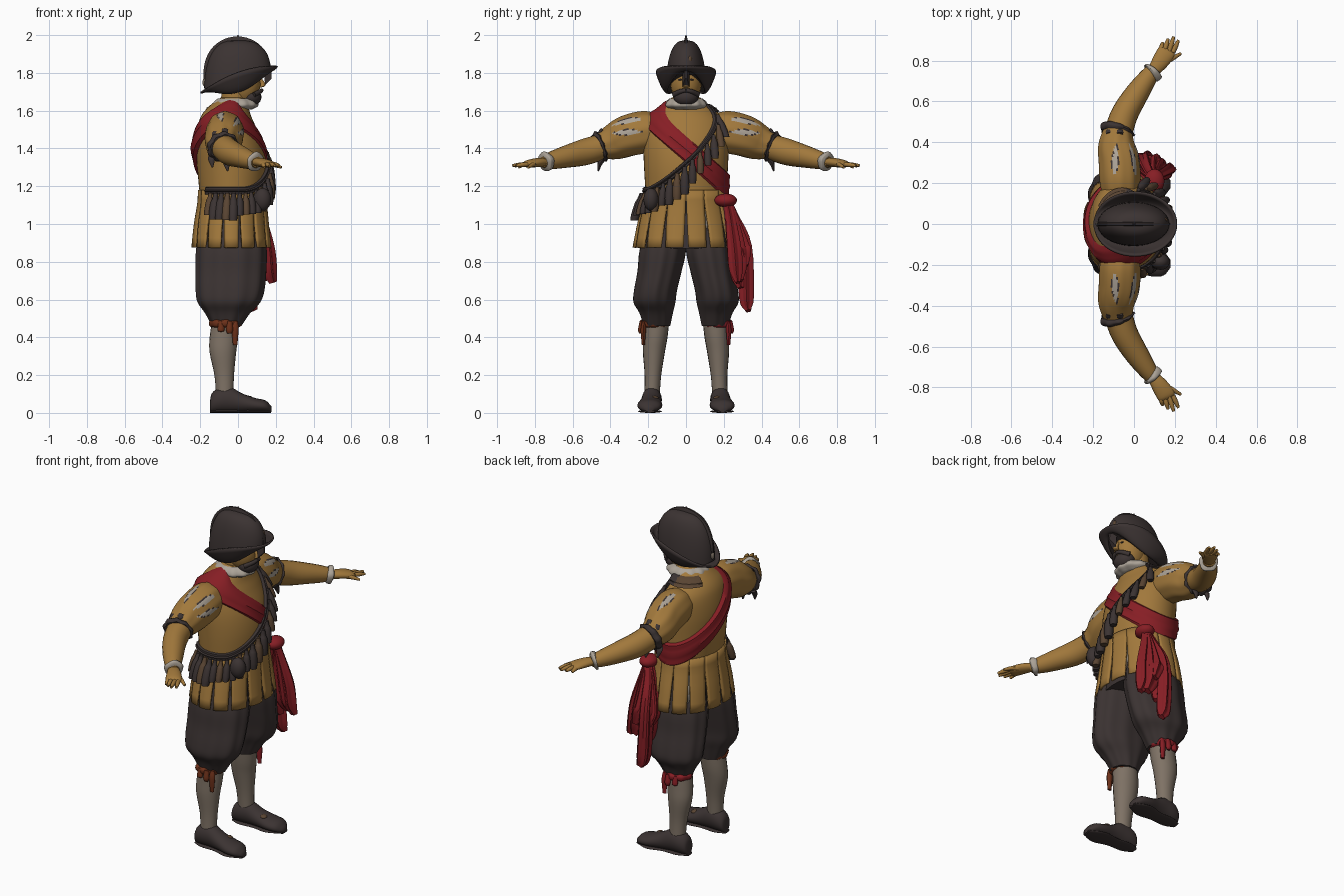
import bpy, bmesh, random
from math import sin, cos, pi, radians, degrees, atan2
from mathutils import Vector

random.seed(4)
if "Cube" in bpy.data.objects:
    bpy.data.objects.remove(bpy.data.objects["Cube"])

parts = []
X, Z = Vector((1, 0, 0)), Vector((0, 0, 1))


def material(name, *rgb):
    m = bpy.data.materials.new(name)
    m.use_nodes = True
    m.diffuse_color = (*rgb, 1)
    m.node_tree.nodes["Principled BSDF"].inputs["Base Color"].default_value = (*rgb, 1)
    return m


OCHRE = material("ochre cloth and skin", .36, .19, .045)
DARK = material("dark brown", .044, .033, .032)
RED = material("red cloth", .24, .013, .018)
STOCKING = material("grey stocking", .21, .168, .13)
LINEN = material("pale linen", .41, .365, .31)
RUST = material("rust ribbon", .15, .03, .01)
LEATHER = material("brown leather", .10, .058, .032)


def grid(name, rows, mats, closed=True, cap=True, paint=None, thick=0):
    """Skin rows of points into one surface."""
    bm = bmesh.new()
    vs = [[bm.verts.new(p) for p in row] for row in rows]
    n = len(rows[0])
    for a, b in zip(vs, vs[1:]):
        for j in range(n if closed else n - 1):
            k = (j + 1) % n
            bm.faces.new((a[j], a[k], b[k], b[j]))
    if closed and cap:
        bm.faces.new(vs[0])
        bm.faces.new(vs[-1])
    bmesh.ops.recalc_face_normals(bm, faces=bm.faces)
    if paint:
        for f in bm.faces:
            f.material_index = paint(f.calc_center_median())
    me = bpy.data.meshes.new(name)
    bm.to_mesh(me)
    bm.free()
    for m in mats:
        me.materials.append(m)
    ob = bpy.data.objects.new(name, me)
    bpy.context.collection.objects.link(ob)
    if thick:
        mod = ob.modifiers.new("thickness", "SOLIDIFY")
        mod.thickness, mod.offset = thick, 0
    parts.append(ob)


def spline(rows, n=4):
    """Smooth a short list of rows with a Catmull-Rom curve."""
    r = [Vector(q) for q in rows]
    r = [2 * r[0] - r[1]] + r + [2 * r[-1] - r[-2]]
    out = []
    for a, b, c, d in zip(r, r[1:], r[2:], r[3:]):
        for i in range(n):
            t = i / n
            out.append(b + (c - a) * t / 2 + (2 * a - 5 * b + 4 * c - d) * t * t / 2
                       + (3 * b - a - 3 * c + d) * t ** 3 / 2)
    return out + [r[-2]]


def tube(name, rows, mat, ref=X, axis=None, seg=20, folds=0, depth=0, n=4, paint=None, extra=()):
    """Rows are x, y, z, radius along ref, radius across it."""
    rows = spline(rows, n)
    out = []
    for i, q in enumerate(rows):
        c = Vector(q[:3])
        t = axis or (Vector(rows[min(i + 1, len(rows) - 1)][:3]) - Vector(rows[max(i - 1, 0)][:3])).normalized()
        u = (ref - t * ref.dot(t)).normalized()
        v = t.cross(u)
        ring = []
        for j in range(seg):
            a = 2 * pi * j / seg
            k = 1 + depth * cos(folds * a)
            ring.append(c + u * (q[3] * k * cos(a)) + v * (q[4] * k * sin(a)))
        out.append(ring)
    grid(name, out, [mat, *extra], paint=paint)


def ball(name, c, r, mat):
    rows = [(c[0], c[1], c[2] + r[2] * sin(p), r[0] * cos(p), r[1] * cos(p))
            for p in [radians(-88 + 16 * i) for i in range(12)]]
    tube(name, rows, mat, axis=Z, n=1)


# Torso profile: centre x, height, depth and width
body = [(-.035, 0, .87, .2, .268), (-.035, 0, 1.0, .188, .245), (-.03, 0, 1.15, .172, .213),
        (-.033, 0, 1.3, .183, .222), (-.045, 0, 1.42, .178, .225), (-.06, 0, 1.52, .152, .215),
        (-.062, 0, 1.58, .128, .18), (-.045, 0, 1.63, .1, .12), (-.02, 0, 1.67, .07, .075)]
dense = spline(body, 6)


def on_body(a, z, off=0):
    """Point on the torso at an angle from the front and a height."""
    for p, q in zip(dense, dense[1:]):
        if z <= q[2]:
            break
    w = p.lerp(q, min(1, max(0, (z - p[2]) / (q[2] - p[2]))))
    return Vector((w[0] + (w[3] + off) * cos(a), (w[4] + off) * sin(a), z))


tube("jerkin", body[2:], OCHRE, axis=Z, seg=48, n=6)
tube("trouser_waist", [(q[0], 0, q[2], q[3] - .022, q[4] - .022) for q in body[:3]], DARK, axis=Z, seg=32)
# Skirt of the jerkin, cut into tabs, with linen in some of the gaps
step = 2 * pi / 14
for i in range(14):
    rows = []
    for k in range(7):
        s = k / 6
        half = step / 2 * (1.02 - .24 * s)
        rows.append([on_body(step * (i + .5) + half * (j / 3 - 1), 1.18 - .305 * s,
                             .004 + .006 * s * cos(pi / 2 * (j / 3 - 1))) for j in range(7)])
    grid("skirt_tab", rows, [OCHRE], closed=False, thick=.012)
for i in (1, 5, 8):
    grid("shirt_tail", [[on_body(step * i + d, z, -.008) for d in (-.08, 0, .08)] for z in (.93, 1.0, 1.08)],
         [LINEN], closed=False, thick=.005)


def band(name, height, half, off, mats, start=-180, end=180, paint=None):
    """Belt round the torso between two angles."""
    rows = []
    for j in range(9):
        s = j / 4 - 1
        row = []
        for i in range(73):
            a = radians(start + (end - start) * i / 72)
            lift = off(a) * (1 - s ** 4) + .004 * cos(9 * s) - .003
            row.append(on_body(a, height(a) + half * s, lift))
        rows.append(row)
    grid(name, rows, mats, closed=False, paint=paint)


def strap(a):
    t = min(1, max(0, (degrees(a) + 70) / 130))
    return 1.175 + .44 * t ** 1.8


band("red_sash", lambda a: 1.395 - .195 * sin(a), .078, lambda a: .02 - .007 * cos(a), [RED])
band("bandolier", strap, .024, lambda a: .022, [DARK, LEATHER], -140, 150, paint=lambda c: int(c.x < -.04 and c.y > 0))
# Powder flasks hanging on the bandolier
for i in range(20):
    a = radians(56 - 9.6 * i)
    w = random.uniform(.85, 1.15)
    z = strap(a) - .01
    top, foot = on_body(a, z, .022), on_body(a, z - .13 * w, .034)
    tube("powder_flask", [(*top.lerp(foot, t), r * w, r * w) for t, r in
                          ((0, .01), (.23, .014), (.35, .02), (.75, .023), (1, .019))],
         LEATHER if i % 3 == 1 else DARK, axis=Z, seg=10, n=2)
ball("bullet_pouch", (.13, -.185, 1.13), (.045, .04, .06), DARK)

# Knotted sash end at the left hip
ball("sash_knot", (.1, .21, 1.125), (.05, .06, .036), RED)
for x, y, end, w in ((.06, .32, .54, .034), (.125, .275, .7, .042), (.06, .28, .66, .038),
                     (.165, .265, .69, .032), (.03, .29, .76, .032), (.1, .305, .78, .036)):
    tube("sash_tail", [(.1, .215, 1.13, .02, .02), (.05 + x * .4, .155 + y * .3, 1.04, w * .8, w * .7),
                       (x - .01, y - .01, .88, w, w), (x, y, end + .07, w * 1.1, w), (x + .02, y + .01, end, w * .6, w * .4)],
         RED, seg=24, folds=5, depth=.2)


def slits(c):
    """Linen with dark edges showing through the cuts of the sleeve."""
    along = 1 - ((abs(c.y) - .315) / .085) ** 2
    turn = degrees(atan2(c.z - 1.465, c.x + .073))
    near = min(abs(turn - k) for k in (12, 48, 100))
    return (1 if near < 7 * along else 2 if near < 10 * along else 0) if along > 0 else 0


for s, side in ((1, "left_"), (-1, "right_")):
    # Arm
    tube(side + "upper_sleeve", [(-.062, .11 * s, 1.505, .07, .08), (-.068, .2 * s, 1.49, .108, .098), (-.072, .3 * s, 1.468, .11, .1),
                                 (-.085, .38 * s, 1.435, .097, .09), (-.08, .455 * s, 1.41, .07, .07)],
         OCHRE, ref=Z, seg=72, folds=9, depth=.014, n=8, paint=slits, extra=[LINEN, DARK])
    tube(side + "elbow_band", [(-.083, .442 * s, 1.413, .074, .075), (-.08, .456 * s, 1.408, .084, .086),
                               (-.075, .47 * s, 1.403, .072, .074)], DARK, ref=Z, seg=36, folds=9, depth=.05)
    for x, z in ((-.06, 1.34), (-.14, 1.36), (-.03, 1.44), (-.12, 1.485), (-.07, 1.5)):
        tube(side + "sleeve_tie", [(x, .44 * s, z, .016, .012), (x, .455 * s, z - .02, .018, .012),
                                   (x + .005, .465 * s, z - .06, .004, .004)], DARK, seg=8)
    tube(side + "forearm", [(-.08, .44 * s, 1.41, .068, .07), (-.045, .54 * s, 1.38, .07, .066), (.015, .64 * s, 1.355, .058, .058),
                            (.07, .72 * s, 1.335, .045, .045), (.1, .76 * s, 1.328, .03, .034)], OCHRE, ref=Z)
    tube(side + "cuff", [(.08, .734 * s, 1.334, .042, .042), (.087, .739 * s, 1.332, .051, .051), (.095, .749 * s, 1.329, .051, .051),
                         (.1, .755 * s, 1.327, .036, .038)], LINEN, ref=Z, folds=5, depth=.05)
    tube(side + "palm", [(.095, .75 * s, 1.328, .022, .03), (.125, .79 * s, 1.325, .024, .04),
                         (.155, .835 * s, 1.318, .02, .045), (.165, .853 * s, 1.313, .012, .038)], OCHRE, ref=Z)
    for (x0, y0), (x1, y1), z in (((.13, .845), (.14, .888), 1.3), ((.15, .85), (.167, .907), 1.307), ((.172, .847), (.195, .918), 1.31),
                                  ((.19, .84), (.218, .9), 1.308), ((.15, .79), (.23, .835), 1.3)):
        tube(side + "finger", [(x0, y0 * s, 1.316, .012, .012), ((x0 + x1) / 2, (y0 + y1) / 2 * s, 1.313, .012, .012),
                               (x1, y1 * s, z, .007, .007)], OCHRE, ref=Z, seg=8)
    # Leg
    tube(side + "trouser_leg", [(-.035, .11 * s, .98, .165, .1), (-.035, .123 * s, .86, .183, .124), (-.038, .14 * s, .75, .183, .118),
                                (-.042, .161 * s, .65, .178, .115), (-.048, .167 * s, .585, .162, .112),
                                (-.055, .158 * s, .53, .118, .09), (-.06, .153 * s, .46, .076, .07)],
         DARK, axis=Z, seg=60, folds=10, depth=.025)
    tube(side + "stocking", [(-.065, .155 * s, .5, .07, .068), (-.075, .162 * s, .4, .075, .064), (-.08, .17 * s, .32, .07, .058),
                             (-.073, .175 * s, .2, .052, .044), (-.07, .18 * s, .08, .045, .04)], STOCKING, axis=Z)
    ribbon = RUST if s < 0 else RED
    tube(side + "garter", [(-.068, .165 * s, .452, .068, .064), (-.068, .168 * s, .462, .08, .073), (-.068, .168 * s, .482, .081, .075),
                           (-.065, .165 * s, .495, .07, .066)], ribbon, axis=Z, seg=32, folds=8, depth=.05)
    for x, y, end in ((-.015, .226, .36), (-.045, .24, .42), (-.09, .235, .43)):
        tube(side + "garter_ribbon", [(x, (y - .005) * s, .485, .014, .01), (x, y * s, .44, .018, .014),
                                      (x, y * s, end, .012, .008)], ribbon, seg=8)
    # Shoe, from heel to toe: x, centre, height, half width
    tube(side + "shoe", [(x, y * s, h / 2 + .004, h / 2, w) for x, y, h, w in
                         ((-.148, .178, .06, .02), (-.138, .178, .1, .04), (-.1, .18, .128, .052), (-.04, .182, .132, .052),
                          (.02, .186, .1, .055), (.09, .191, .075, .066), (.145, .194, .062, .058), (.178, .195, .03, .02))],
         DARK, ref=Z, axis=X)
    tube(side + "shoe_sole", [(x, y * s, .008, .008, w) for x, y, w in
                              ((-.148, .178, .025), (-.09, .18, .048), (0, .184, .046), (.09, .191, .063), (.175, .195, .028))],
         DARK, ref=Z, axis=X)
    ball(side + "shoe_patch", (.055, .165 * s, .078), (.022, .02, .013), LEATHER)
    # Facial details
    ball(side + "eye", (.112, .03 * s, 1.764), (.006, .012, .005), DARK)
    ball(side + "temple", (.07, .066 * s, 1.785), (.022, .014, .014), RUST)
    tube(side + "moustache", [(.125, 0, 1.708, .01, .01), (.118, .03 * s, 1.702, .012, .01), (.085, .066 * s, 1.685, .014, .01)],
         DARK, ref=Z, seg=10)

# Head, beard and collar
ball("head", (.03, 0, 1.75), (.09, .083, .12), OCHRE)
tube("neck", [(-.02, 0, 1.6, .075, .07), (-.01, 0, 1.72, .075, .07)], OCHRE, axis=Z)
tube("nose", [(.112, 0, 1.775, .01, .01), (.13, 0, 1.745, .014, .014), (.128, 0, 1.728, .012, .018), (.112, 0, 1.722, .006, .01)],
     OCHRE, axis=Z, seg=12)
ball("beard", (.068, 0, 1.672), (.056, .066, .05), DARK)
tube("collar", [(-.02, 0, 1.605, .09, .085), (-.015, 0, 1.625, .118, .112), (-.015, 0, 1.648, .112, .105), (-.015, 0, 1.665, .09, .085)],
     LINEN, axis=Z, seg=60, folds=11, depth=.03)

# Helmet: dome, upturned brim and comb
angles = [2 * pi * i / 48 for i in range(48)]


def rim(a):
    return 1.735 + .05 * cos(a) + .033 * cos(2 * a)


dome, brim = [], []
for k in range(13):
    p = radians(7.4 * k)
    r = cos(p) ** .66
    dome.append([(-.003 + .176 * r * cos(a), .108 * r * sin(a), rim(a) + (1.972 - rim(a)) * sin(p)) for a in angles])
for k in range(7):
    t = k / 6
    brim.append([(.005 + (.16 + .043 * t) * cos(a), (.098 + .057 * t) * sin(a),
                  rim(a) + (1.785 + .07 * cos(a) - .02 * cos(2 * a) - rim(a)) * t ** 1.4 - .008 * sin(pi * t)) for a in angles])
grid("helmet_dome", dome, [DARK])
grid("helmet_brim", brim, [DARK], cap=False, thick=.01)
comb = [(-.003 + .181 * cos(pi * i / 24), 1.77 + .223 * sin(pi * i / 24) ** .8) for i in range(25)]
grid("helmet_comb", [[(x * .8, .018, 1.4 + (z - 1.4) * .9), (x, .005, z), (x, -.005, z), (x * .8, -.018, 1.4 + (z - 1.4) * .9)]
                     for x, z in comb], [DARK])
tube("comb_tip", [(0, 0, 1.97, .02, .008), (0, 0, 2.0, .003, .003)], DARK, axis=Z, seg=8)
ball("front_rivet", (.152, .02, 1.87), (.012, .012, .02), LEATHER)
ball("plume_holder", (-.178, 0, 1.75), (.01, .014, .022), STOCKING)

# Soft shading with crisp edges
bpy.ops.object.select_all(action="DESELECT")
for ob in parts:
    ob.select_set(True)
bpy.context.view_layer.objects.active = parts[0]
bpy.ops.object.shade_smooth_by_angle(angle=radians(45))
